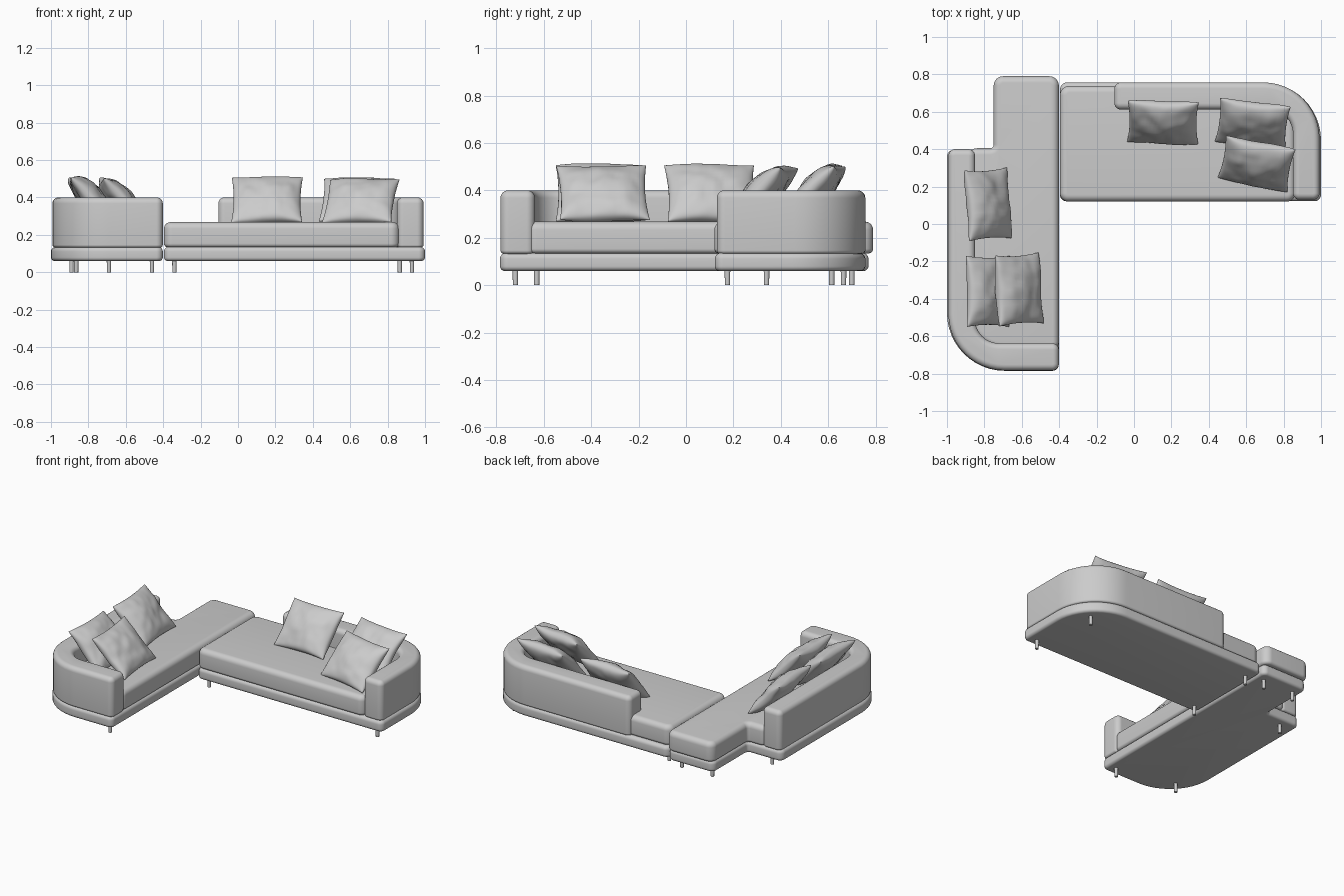
import bpy, bmesh, math
from mathutils import Vector, Matrix, noise

if "Cube" in bpy.data.objects:
    bpy.data.objects.remove(bpy.data.objects["Cube"])


def finish(name, bm, angle=40):
    bmesh.ops.recalc_face_normals(bm, faces=bm.faces)
    me = bpy.data.meshes.new(name)
    bm.to_mesh(me)
    bm.free()
    ob = bpy.data.objects.new(name, me)
    bpy.context.collection.objects.link(ob)
    bpy.ops.object.select_all(action='DESELECT')
    ob.select_set(True)
    bpy.context.view_layer.objects.active = ob
    bpy.ops.object.shade_smooth_by_angle(angle=math.radians(angle))
    return ob


def outline(corners, inset, steps=12):
    """Right-angled counter-clockwise plan with rounded corners, shrunk by inset."""
    pts, n = [], len(corners)
    for i, (x, y, r) in enumerate(corners):
        p = Vector((x, y))
        a = (p - Vector(corners[i - 1][:2])).normalized()
        b = (Vector(corners[(i + 1) % n][:2]) - p).normalized()
        convex = a.x * b.y - a.y * b.x > 0
        p += inset * Vector((-a.y - b.y, a.x + b.x))
        r = max(r - inset, 0.002) if convex else r + inset
        c = p - a * r + b * r
        for k in range(steps + 1):
            f = math.pi / 2 * k / steps
            pts.append(c + r * (a * math.sin(f) - b * math.cos(f)))
    return pts


def cushion_block(name, corners, z0, z1, top, bottom, steps=6):
    """Upholstered slab: plan outline with rounded top and bottom edges."""
    levels = []
    for k in range(steps + 1):
        f = math.pi / 2 * k / steps
        levels.append((bottom * (1 - math.sin(f)), z0 + bottom * (1 - math.cos(f))))
    for k in range(steps + 1):
        f = math.pi / 2 * k / steps
        levels.append((top * (1 - math.cos(f)), z1 - top * (1 - math.sin(f))))
    bm = bmesh.new()
    rings = [[bm.verts.new((p.x, p.y, z)) for p in outline(corners, d)] for d, z in levels]
    n = len(rings[0])
    for lo, hi in zip(rings, rings[1:]):
        for i in range(n):
            j = (i + 1) % n
            bm.faces.new((lo[i], lo[j], hi[j], hi[i]))
    bm.faces.new(rings[0][::-1])
    bm.faces.new(rings[-1])
    return finish(name, bm)


def pillow(name, loc, yaw, tilt, seed, w=0.38, h=0.325, t=0.125, n=28):
    """Soft throw pillow: two puffed grids sharing a pinched rim."""
    bm = bmesh.new()
    grids = []
    for side in (1, -1):
        g = {}
        for i in range(n + 1):
            for j in range(n + 1):
                rim = i in (0, n) or j in (0, n)
                if side == -1 and rim:
                    g[i, j] = grids[0][i, j]
                    continue
                u = math.sin(math.pi / 2 * (2 * i / n - 1))
                v = math.sin(math.pi / 2 * (2 * j / n - 1))
                puff = max((1 - u * u) * (1 - v * v), 0) ** 0.42
                x = u * w / 2 * (1 - 0.06 * (1 - v * v))
                y = v * h / 2 * (1 - 0.06 * (1 - u * u))
                crease = noise.noise(Vector((u * 2.2 + seed * 7, v * 2.2, side * 3)))
                crease += 0.5 * noise.noise(Vector((u * 5 + seed * 3, v * 3, side * 5)))
                z = side * t / 2 * puff * (1 + 0.16 * crease)
                z += 0.012 * noise.noise(Vector((u + seed, v, seed)))
                g[i, j] = bm.verts.new((x, y, z))
        grids.append(g)
        for i in range(n):
            for j in range(n):
                bm.faces.new((g[i, j], g[i + 1, j], g[i + 1, j + 1], g[i, j + 1]))
    ob = finish(name, bm, 80)
    ob.matrix_world = (Matrix.Translation(loc) @ Matrix.Rotation(math.radians(yaw), 4, 'Z')
                       @ Matrix.Rotation(math.radians(tilt), 4, 'X'))


# Left module, running front to back
cushion_block("left_base", [
    (-1.0, -0.785, .31), (-0.402, -0.785, .035), (-0.402, 0.77, .035),
    (-0.745, 0.77, .04), (-0.745, 0.398, .02), (-1.0, 0.398, .04)], 0.06, 0.136, 0.025, 0.02)
cushion_block("left_seat", [
    (-0.88, -0.67, .19), (-0.402, -0.67, .04), (-0.402, 0.79, .05),
    (-0.75, 0.79, .05), (-0.75, 0.405, .02), (-0.88, 0.405, .04)], 0.134, 0.268, 0.035, 0.02)
cushion_block("left_backrest", [
    (-0.992, -0.783, .30), (-0.402, -0.783, .035), (-0.402, -0.638, .035),
    (-0.85, -0.638, .13), (-0.85, 0.40, .035), (-0.992, 0.40, .035)], 0.132, 0.40, 0.032, 0.015)

# Right module, running left to right
cushion_block("right_base", [
    (-0.396, 0.122, .035), (1.0, 0.122, .035), (1.0, 0.757, .31),
    (-0.396, 0.757, .04)], 0.06, 0.136, 0.025, 0.02)
cushion_block("right_seat", [
    (-0.396, 0.12, .045), (0.862, 0.12, .045), (0.862, 0.738, .20),
    (-0.396, 0.738, .05)], 0.134, 0.268, 0.035, 0.02)
cushion_block("right_backrest", [
    (0.992, 0.757, .30), (-0.105, 0.757, .035), (-0.105, 0.612, .035),
    (0.85, 0.612, .13), (0.85, 0.13, .035), (0.992, 0.13, .035)], 0.132, 0.40, 0.032, 0.015)

# Legs
legs = [(-0.46, -0.72), (-0.865, -0.63), (-0.89, 0.34), (-0.69, 0.70), (-0.46, 0.70),
        (-0.34, 0.175), (-0.34, 0.665), (0.865, 0.615), (0.93, 0.175)]
for k, (x, y) in enumerate(legs):
    bm = bmesh.new()
    bmesh.ops.create_cone(bm, cap_ends=True, segments=20, radius1=0.011, radius2=0.012,
                          depth=0.07, matrix=Matrix.Translation((x, y, 0.035)))
    finish(f"leg_{k + 1}", bm)

# Throw pillows leaning on the backrests
pillows = [((-0.78, 0.105, 0.388), 94, 48), ((-0.78, -0.36, 0.388), 90, 46),
           ((-0.615, -0.35, 0.388), 94, 44), ((0.155, 0.545, 0.385), -1, 47),
           ((0.635, 0.535, 0.385), -7, 46), ((0.655, 0.32, 0.382), -11, 45)]
for k, (loc, yaw, tilt) in enumerate(pillows):
    pillow(f"throw_pillow_{k + 1}", loc, yaw, tilt, k + 1.37)
